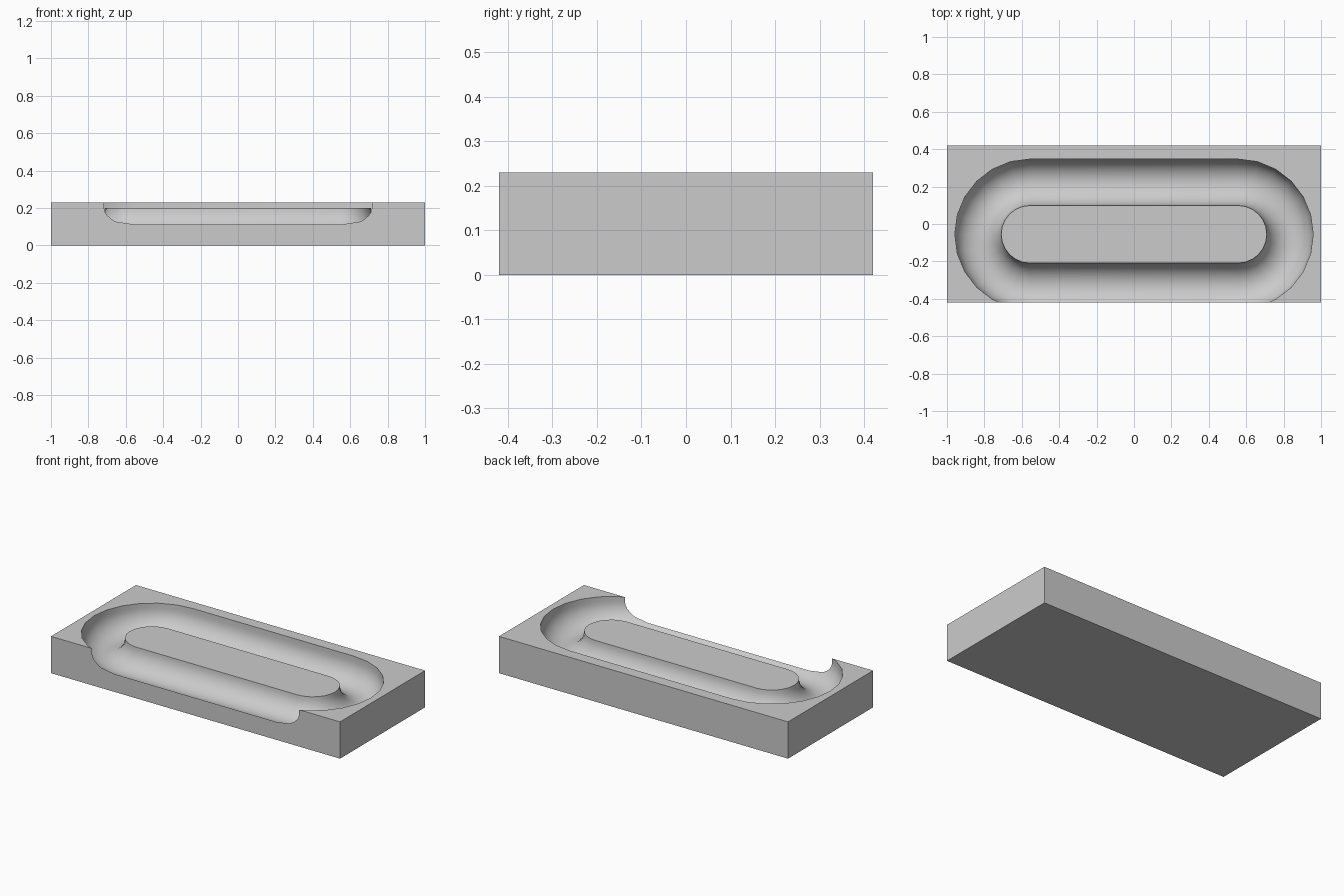
import bpy, bmesh, math

if "Cube" in bpy.data.objects:
    bpy.data.objects.remove(bpy.data.objects["Cube"])

LENGTH, DEPTH, HEIGHT = 2.0, 0.84, 0.23
HALF_RUN, CENTRE_Y = 0.556, -0.055      # straight half-length and centre of the track
PATH_R, TUBE_R, ISLAND_Z = 0.278, 0.124, 0.2
END_STEPS, TUBE_STEPS = 12, 20

grey = bpy.data.materials.new("light grey")
grey.use_nodes = True
colour = (0.6, 0.6, 0.6, 1)
grey.diffuse_color = colour
grey.node_tree.nodes["Principled BSDF"].inputs["Base Color"].default_value = colour


def make_object(name, bm):
    bmesh.ops.recalc_face_normals(bm, faces=bm.faces)
    mesh = bpy.data.meshes.new(name)
    bm.to_mesh(mesh)
    bm.free()
    mesh.materials.append(grey)
    obj = bpy.data.objects.new(name, mesh)
    bpy.context.collection.objects.link(obj)
    return obj


def stadium(bm, radius, z):
    """Ring of vertices: two half circles joined by straight runs."""
    ring = []
    for side in (1, -1):
        for i in range(END_STEPS + 1):
            a = math.pi * i / END_STEPS - math.pi / 2
            ring.append(bm.verts.new((side * (HALF_RUN + radius * math.cos(a)),
                                      CENTRE_Y + side * radius * math.sin(a), z)))
    return ring


# Rectangular block
bm = bmesh.new()
bmesh.ops.create_cube(bm, size=1)
for v in bm.verts:
    v.co = (v.co.x * LENGTH, v.co.y * DEPTH, (v.co.z + 0.5) * HEIGHT)
block = make_object("grooved_block", bm)

# Cutter: upright outer wall, half-round trough, lowered island top
bm = bmesh.new()
profile = [(PATH_R + TUBE_R, HEIGHT + 0.1)]
for i in range(TUBE_STEPS + 1):
    a = math.pi * i / TUBE_STEPS
    profile.append((PATH_R + TUBE_R * math.cos(a), ISLAND_Z - TUBE_R * math.sin(a)))
rings = [stadium(bm, r, z) for r, z in profile]
for upper, lower in zip(rings, rings[1:]):
    for i in range(len(upper)):
        j = (i + 1) % len(upper)
        bm.faces.new((upper[i], upper[j], lower[j], lower[i]))
bm.faces.new(rings[0])
bm.faces.new(rings[-1])
cutter = make_object("groove_cutter", bm)
cutter.hide_render = True

# Carve the groove, then drop the cutter
cut = block.modifiers.new("groove", "BOOLEAN")
cut.operation, cut.solver, cut.object = "DIFFERENCE", "EXACT", cutter
bpy.ops.object.select_all(action="DESELECT")
block.select_set(True)
bpy.context.view_layer.objects.active = block
bpy.ops.object.modifier_apply(modifier=cut.name)
bpy.data.objects.remove(cutter)
bpy.ops.object.shade_smooth_by_angle(angle=math.radians(30))
